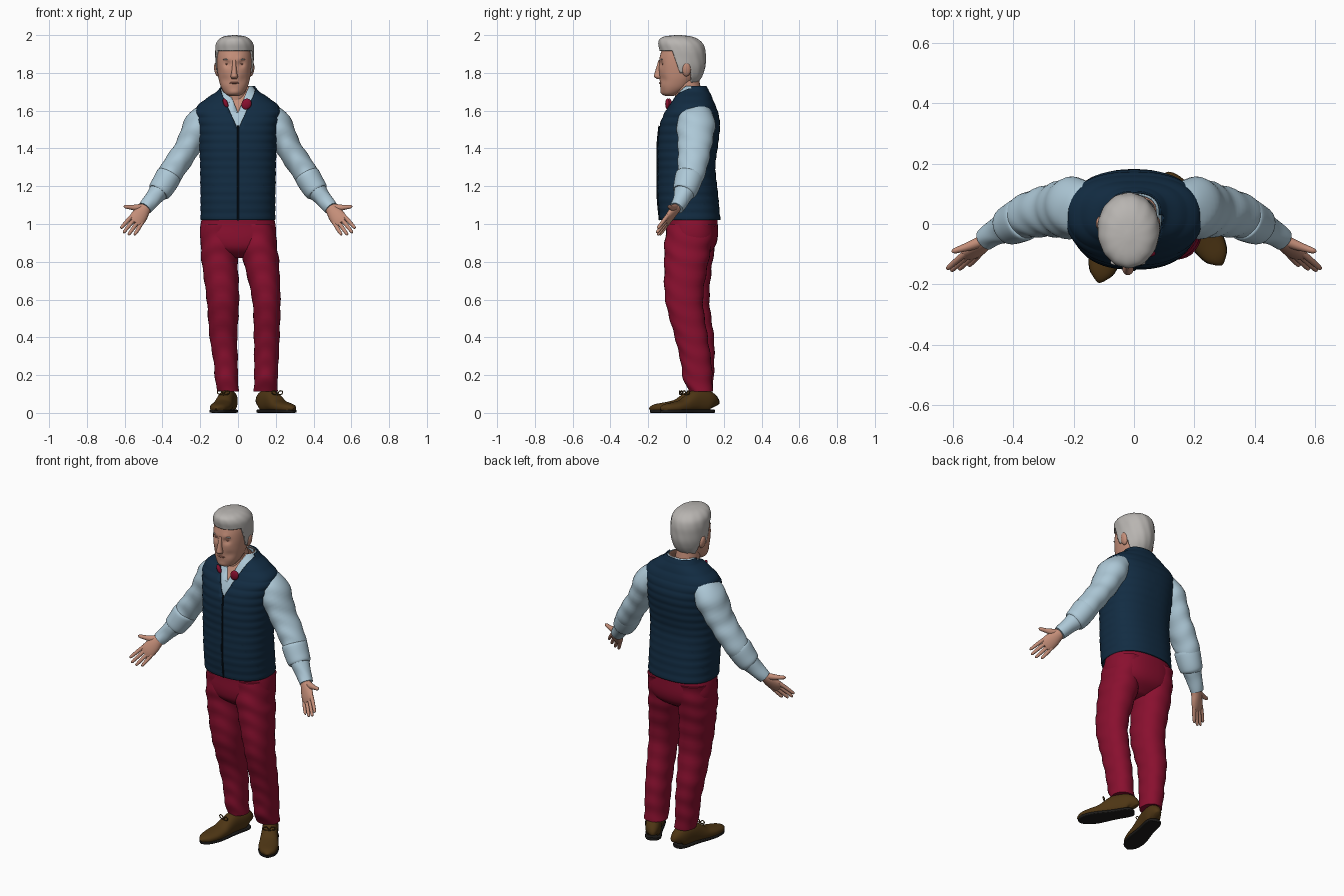
import bpy, bmesh, math
from mathutils import Vector

cube = bpy.data.objects.get("Cube")
if cube:
    bpy.data.objects.remove(cube, do_unlink=True)


def material(name, r, g, b):
    m = bpy.data.materials.new(name)
    m.use_nodes = True
    m.diffuse_color = (r, g, b, 1)
    bsdf = m.node_tree.nodes["Principled BSDF"]
    bsdf.inputs["Base Color"].default_value = (r, g, b, 1)
    bsdf.inputs["Roughness"].default_value = 0.8
    return m


SKIN = material("skin", .55, .27, .19)
LIP = material("lip", .36, .14, .10)
HAIR = material("grey hair", .48, .46, .44)
SHIRT = material("pale blue cotton", .42, .58, .68)
NAVY = material("navy quilting", .006, .025, .055)
ZIP = material("dark zip", .003, .008, .015)
RED = material("crimson cloth", .25, .005, .028)
BROWN = material("brown leather", .075, .036, .007)
SOLE = material("dark rubber", .012, .011, .010)


def finish(name, bm, mat, thick=0):
    """Turn a bmesh into a smooth shaded object."""
    bmesh.ops.recalc_face_normals(bm, faces=bm.faces)
    me = bpy.data.meshes.new(name)
    bm.to_mesh(me)
    bm.free()
    me.materials.append(mat)
    ob = bpy.data.objects.new(name, me)
    bpy.context.collection.objects.link(ob)
    if thick:
        mod = ob.modifiers.new("thickness", 'SOLIDIFY')
        mod.thickness, mod.offset = thick, -1
    bpy.ops.object.select_all(action='DESELECT')
    ob.select_set(True)
    bpy.context.view_layer.objects.active = ob
    bpy.ops.object.shade_smooth_by_angle(angle=math.radians(50))
    return ob


def smooth_path(stations, steps):
    """Catmull-Rom through all station values."""
    s = [stations[0], *stations, stations[-1]]
    out = []
    for i in range(1, len(s) - 2):
        for k in range(steps):
            t = k / steps
            out.append([b + .5 * t * (c - a + t * (2*a - 5*b + 4*c - d + t * (3*(b - c) + d - a)))
                        for a, b, c, d in zip(s[i-1], s[i], s[i+1], s[i+2])])
    return out + [list(stations[-1])]


def loft(stations, n=32, steps=4, ref=None, e=2, fold=None, caps=True):
    """Rings of (x, y, z, ru, rv); level rings, or square to the path if ref is given."""
    path = smooth_path(stations, steps)
    bm, rings = bmesh.new(), []
    for i, (x, y, z, ru, rv) in enumerate(path):
        p, u, v = Vector((x, y, z)), Vector((1, 0, 0)), Vector((0, 1, 0))
        if ref:
            t = (Vector(path[min(i+1, len(path)-1)][:3]) - Vector(path[max(i-1, 0)][:3])).normalized()
            v = Vector(ref)
            v = (v - t * v.dot(t)).normalized()
            u = v.cross(t)
        ring = []
        for k in range(n):
            a = math.tau * k / n
            c, s = math.cos(a), math.sin(a)
            f = fold(a, p) if fold else 1
            ring.append(bm.verts.new(p + u * ru * f * math.copysign(abs(c) ** (2/e), c)
                                     + v * rv * f * math.copysign(abs(s) ** (2/e), s)))
        rings.append(ring)
    for a, b in zip(rings, rings[1:]):
        for k in range(n):
            bm.faces.new((a[k], a[(k+1) % n], b[(k+1) % n], b[k]))
    if caps:
        bm.faces.new(rings[0])
        bm.faces.new(rings[-1])
    return bm


def blob(name, mat, loc, size, tilt=0):
    bm = bmesh.new()
    bmesh.ops.create_uvsphere(bm, u_segments=16, v_segments=10, radius=1)
    for v in bm.verts:
        x, y, z = (v.co[i] * size[i] for i in range(3))
        v.co = Vector((x * math.cos(tilt) - z * math.sin(tilt), y,
                       x * math.sin(tilt) + z * math.cos(tilt))) + Vector(loc)
    return finish(name, bm, mat)


def cut(bm, co, no):
    bmesh.ops.bisect_plane(bm, geom=bm.verts[:] + bm.edges[:] + bm.faces[:], plane_co=co, plane_no=no)


def drop(bm, rule):
    bad = [f for f in bm.faces if rule(f.calc_center_median())]
    bmesh.ops.delete(bm, geom=bad, context='FACES')


# Torso layers: (z, centre y, half width, half depth)
TORSO = [(1.02, .022, .197, .160), (1.15, .010, .198, .160), (1.30, .003, .200, .153),
         (1.42, .010, .205, .160), (1.52, .020, .214, .160), (1.59, .028, .226, .142),
         (1.63, .033, .210, .122), (1.67, .035, .160, .103), (1.70, .037, .115, .088),
         (1.73, .040, .088, .068)]


def torso_layer(name, mat, inset, apex, slope, start=0, fold=None, thick=0, steps=12):
    bm = loft([(0, y, z, a - inset, b - inset) for z, y, a, b in TORSO[start:]],
              n=56, steps=steps, e=2.4, fold=fold, caps=False)
    if slope:  # open the front into a V
        for s in (1, -1):
            cut(bm, (0, 0, apex), (s, 0, -slope))
        cut(bm, (0, .03, 0), (0, 1, 0))
        drop(bm, lambda c: c.y < .03 and abs(c.x) < slope * (c.z - apex))
    finish(name, bm, mat, thick)


def quilt(a, p):
    return 1 + .02 * (abs(math.sin(math.pi * p.z / .046)) - .6)


torso_layer("quilted_vest", NAVY, 0, 1.50, .45, fold=quilt, thick=.008)
torso_layer("shirt_front", SHIRT, .011, 1.59, .42, start=3, thick=.004, steps=6)
torso_layer("chest", SKIN, .019, 0, 0, start=3, steps=6)
finish("vest_zip", loft([(0, y - b - .001, z, .005, .005) for z, y, a, b in TORSO[:5]],
                        n=8, ref=(0, 1, 0)), ZIP)

# Neck and shirt collar
finish("neck", loft([(-.012, .03, 1.56, .08, .085), (-.015, .018, 1.65, .070, .074),
                     (-.02, .0, 1.76, .066, .070)]), SKIN)
bm, rows = bmesh.new(), []
for k in range(41):
    a = math.radians(-155 + 310 * k / 40)  # measured from the back
    top = 1.685 + .045 * math.cos(a)
    flap = .05 + .05 * max(0, -math.cos(a)) ** 2
    rows.append([bm.verts.new((-.008 + r * math.sin(a), .012 + r * 1.05 * math.cos(a), z))
                 for r, z in ((.080, top - .02), (.086, top), (.100, top - .5 * flap), (.108, top - flap))])
for a, b in zip(rows, rows[1:]):
    for j in range(3):
        bm.faces.new((a[j], b[j], b[j+1], a[j+1]))
finish("shirt_collar", bm, SHIRT, .005)
blob("collar_lining_left", RED, (.045, -.098, 1.635), (.026, .012, .030), -.5)
blob("collar_lining_right", RED, (-.066, -.088, 1.640), (.012, .012, .026), .4)

# Head with brow, eye sockets and cheeks pressed in
CX = -.02
bm = loft([(CX, y, z, a, b) for z, y, a, b in [
    (1.678, -.085, .025, .022), (1.69, -.080, .048, .045), (1.72, -.060, .068, .075),
    (1.76, -.045, .081, .094), (1.80, -.035, .088, .107), (1.85, -.030, .092, .113),
    (1.90, -.022, .092, .113), (1.94, -.018, .083, .102), (1.97, -.02, .060, .075),
    (1.985, -.02, .02, .03)]], n=56, steps=6, e=2.2)
for v in bm.verts:
    if v.co.y < -.06:
        for side in (-1, 1):
            for dx, z, r, push in ((.036, 1.847, .017, .013), (.03, 1.872, .016, -.005),
                                   (.05, 1.765, .022, .006), (.012, 1.695, .018, -.005)):
                d = ((v.co.x - CX - side * dx) ** 2 + (v.co.z - z) ** 2) / r ** 2
                v.co.y += push * math.exp(-d)
finish("head", bm, SKIN)
finish("nose", loft([(CX, -.137, 1.868, .009, .008), (CX, -.143, 1.83, .011, .014),
                     (CX, -.147, 1.795, .016, .020), (CX, -.147, 1.780, .019, .022),
                     (CX, -.140, 1.768, .013, .014)], n=16), SKIN)
blob("mouth", LIP, (CX, -.132, 1.747), (.027, .011, .006))
for side, word in ((1, "left"), (-1, "right")):
    blob("ear_" + word, SKIN, (CX + side * .092, .002, 1.818), (.014, .024, .037), -side * .15)
    blob("eye_" + word, LIP, (CX + side * .036, -.117, 1.846), (.016, .010, .005))
    blob("eyebrow_" + word, HAIR, (CX + side * .037, -.128, 1.872), (.022, .009, .004), -side * .08)

# Hair: full cap with the face and ears cut free
bm = loft([(-.018, y, z, a, b) for z, y, a, b in [
    (1.74, -.025, .072, .082), (1.78, -.015, .088, .100), (1.83, -.015, .099, .117),
    (1.88, -.015, .102, .119), (1.92, -.019, .103, .121), (1.955, -.028, .098, .118),
    (1.98, -.038, .080, .100), (1.994, -.042, .052, .066), (2.0, -.042, .008, .012)]],
    n=64, steps=5, fold=lambda a, p: 1 + .009 * math.sin(13 * a + 40 * p.z))
for co, no in (((0, 0, 1.917), (0, 0, 1)), ((0, -.05, 1.85), (0, 1, .35)),
               ((0, 0, 1.80), (0, 0, 1)), ((0, .028, 0), (0, 1, 0)), ((0, 0, 1.75), (0, 0, 1))):
    cut(bm, co, no)
drop(bm, lambda c: c.z < 1.75 or (c.z < 1.80 and c.y < .028)
     or (c.z < 1.917 and c.y + .05 + .35 * (c.z - 1.85) < 0))
finish("hair", bm, HAIR, .012)


# Sleeves, rolled cuffs and hands
def creases(amount, rate):
    return lambda a, p: 1 + amount * math.sin(rate * p.z + 2.2 * math.sin(a) + 1.5 * math.cos(2 * a))


for side, word in ((1, "left"), (-1, "right")):
    def flip(stations):
        return [(side * s[0], *s[1:]) for s in stations]

    finish("sleeve_" + word, loft(flip([
        (.14, .05, 1.585, .065, .085), (.20, .053, 1.53, .082, .102), (.270, .045, 1.40, .067, .088),
        (.347, .030, 1.285, .066, .076), (.398, .003, 1.20, .056, .062), (.45, -.022, 1.135, .045, .046),
        (.492, -.050, 1.085, .037, .037)]), steps=8, ref=(0, 1, 0), fold=creases(.03, 75)), SHIRT)
    finish("rolled_cuff_" + word, loft(flip([
        (.362, .020, 1.262, .056, .062), (.366, .018, 1.255, .068, .074), (.395, .004, 1.205, .066, .070),
        (.418, -.007, 1.172, .061, .063), (.423, -.010, 1.165, .048, .050)]), ref=(0, 1, 0)), SHIRT)

    wrist = Vector((.478, -.042, 1.10))
    d = Vector((.125, -.12, -.165)).normalized()
    u = Vector((.8, -.02, .62))
    u = (u - d * u.dot(d)).normalized()
    palm_normal = d.cross(u)

    def hand_part(name, pts):
        st = [(*(wrist + d * s + u * w), a, b) for s, w, a, b in pts]
        ref = (side * palm_normal.x, palm_normal.y, palm_normal.z)
        finish(name + "_" + word, loft(flip(st), n=16, ref=ref), SKIN)

    hand_part("palm", [(-.02, 0, .028, .028), (.03, 0, .032, .025), (.07, 0, .041, .022),
                       (.11, 0, .043, .017), (.135, 0, .036, .010)])
    hand_part("thumb", [(.025, .012, .018, .018), (.055, .040, .017, .016), (.075, .066, .012, .012),
                        (.090, .088, .010, .009), (.096, .097, .003, .003)])
    for finger, w, length in (("index", .031, .088), ("middle", .011, .100),
                              ("ring", -.011, .092), ("little", -.031, .070)):
        hand_part(finger + "_finger", [(.105, w, .011, .011), (.12 + length * .4, w * 1.15, .0105, .010),
                                       (.115 + length, w * 1.25, .008, .008),
                                       (.125 + length, w * 1.28, .003, .003)])

# Trousers
finish("trouser_seat", loft([
    (0, .028, 1.06, .180, .138), (0, .032, 1.0, .198, .136), (0, .030, .92, .199, .137),
    (.003, .025, .865, .160, .118), (.008, .02, .82, .06, .06)], n=48, e=2.4), RED)
LEGS = {
    "left": [(.10, .030, 1.0, .094, .130), (.11, .010, .88, .097, .125), (.123, .002, .80, .094, .117),
             (.150, -.010, .60, .075, .100), (.152, .028, .40, .068, .087), (.150, .053, .27, .065, .081),
             (.148, .062, .18, .062, .077), (.146, .080, .112, .064, .062)],
    "right": [(-.10, .035, 1.0, .094, .130), (-.10, .030, .88, .097, .125), (-.097, .025, .80, .095, .115),
              (-.080, .022, .60, .086, .102), (-.077, .062, .40, .073, .086), (-.065, .073, .27, .064, .077),
              (-.061, .074, .18, .061, .072), (-.052, .080, .112, .057, .062)]}
for word, leg in LEGS.items():
    finish("trouser_leg_" + word, loft(leg, steps=9, e=2.2, fold=creases(.025, 62)), RED)

# Shoes: (share of length, half width, top height)
SHOE = [(0, .014, .065), (.03, .033, .095), (.12, .043, .118), (.32, .044, .122), (.45, .047, .100),
        (.58, .052, .072), (.74, .054, .058), (.90, .042, .048), (.97, .024, .038), (1, .006, .025)]
for word, heel, toe in (("left", (.122, .143), (.288, -.130)), ("right", (-.035, .147), (-.115, -.188))):
    h, t = Vector((*heel, 0)), Vector((*toe, 0))
    bm = loft([(*(h.lerp(t, s) + Vector((0, 0, top / 2))), w, top / 2) for s, w, top in SHOE],
              ref=(0, 0, 1), e=2.3)
    for v in bm.verts:
        v.co.z = max(v.co.z, .012)
    finish("shoe_" + word, bm, BROWN)
    finish("shoe_sole_" + word, loft([(*(h.lerp(t, s) + Vector((0, 0, .009))), w * 1.04, .009)
                                      for s, w, top in SHOE], ref=(0, 0, 1), e=5), SOLE)
    across = (t - h).cross(Vector((0, 0, 1))).normalized()
    knot = h.lerp(t, .52) + Vector((0, 0, .098))
    for s, loop in ((1, "outer"), (-1, "inner")):  # lace bows
        pts = [knot + across * s * o + Vector((0, 0, z))
               for o, z in ((0, 0), (.014, .018), (.032, .016), (.028, .002), (0, -.002))]
        finish("lace_" + loop + "_" + word, loft([(*p, .0028, .0028) for p in pts],
                                                 n=8, ref=tuple((t - h).normalized())), BROWN)
